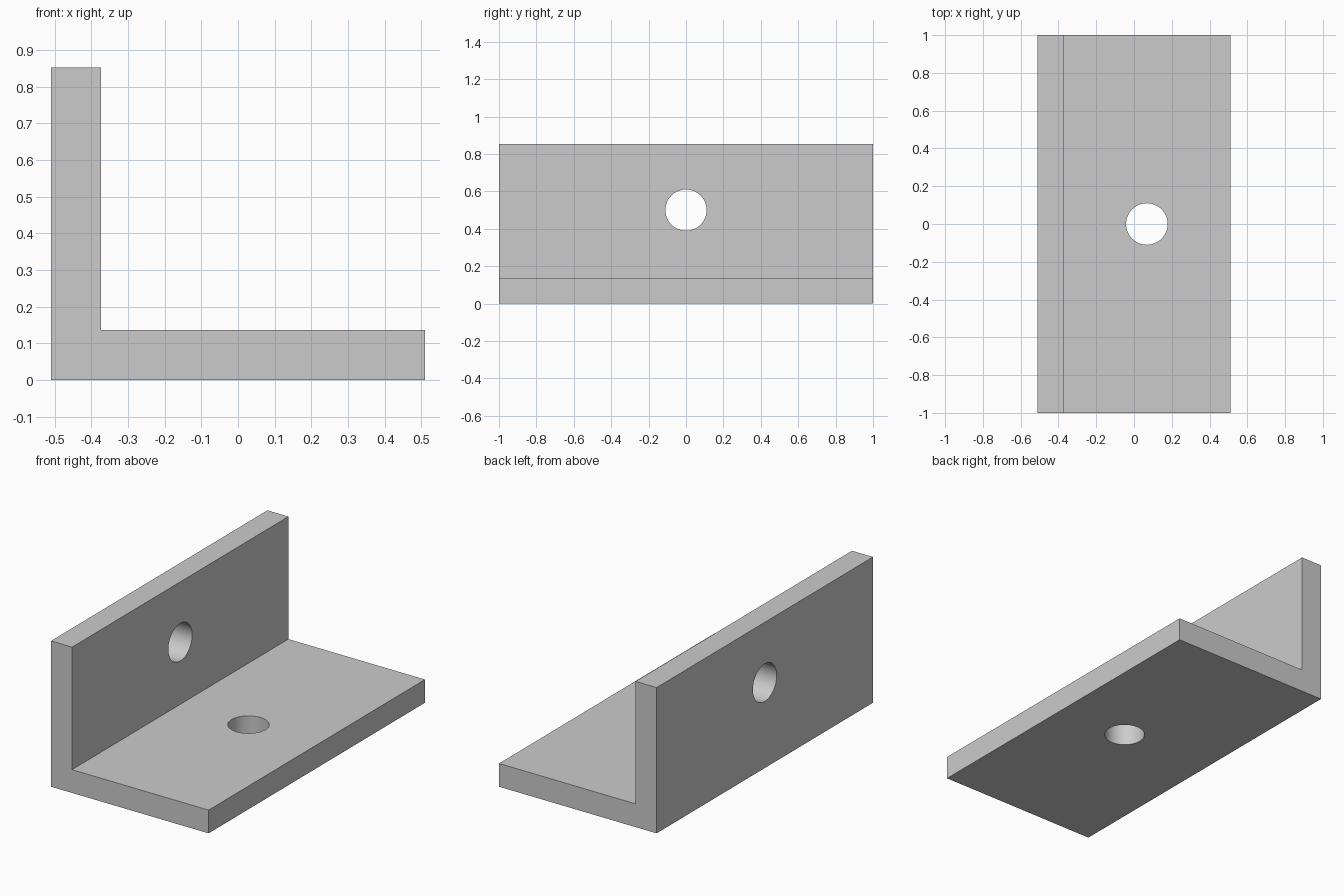
import bpy
import bmesh
from math import radians
from mathutils import Matrix, Vector

cube = bpy.data.objects.get("Cube")
if cube:
    bpy.data.objects.remove(cube, do_unlink=True)

HALF_WIDTH, HALF_LENGTH, HEIGHT, THICK = 0.51, 1.0, 0.853, 0.136
HOLE_RADIUS = 0.11

# Plain grey metal
grey = bpy.data.materials.new("grey_metal")
grey.use_nodes = True
colour = (0.6, 0.6, 0.6, 1)
grey.diffuse_color = colour
grey.node_tree.nodes["Principled BSDF"].inputs["Base Color"].default_value = colour


def add_object(name, bm):
    bmesh.ops.recalc_face_normals(bm, faces=bm.faces)
    mesh = bpy.data.meshes.new(name)
    bm.to_mesh(mesh)
    bm.free()
    mesh.materials.append(grey)
    obj = bpy.data.objects.new(name, mesh)
    bpy.context.collection.objects.link(obj)
    return obj


# L-shaped profile extruded along y
inner = THICK - HALF_WIDTH
profile = [(-HALF_WIDTH, 0), (HALF_WIDTH, 0), (HALF_WIDTH, THICK),
           (inner, THICK), (inner, HEIGHT), (-HALF_WIDTH, HEIGHT)]
bm = bmesh.new()
face = bm.faces.new([bm.verts.new((x, -HALF_LENGTH, z)) for x, z in profile])
result = bmesh.ops.extrude_face_region(bm, geom=[face])
moved = [v for v in result["geom"] if isinstance(v, bmesh.types.BMVert)]
bmesh.ops.translate(bm, verts=moved, vec=(0, 2 * HALF_LENGTH, 0))
bracket = add_object("angle_bracket", bm)


# Round bolt hole cut through each flange
def drill(name, centre, axis):
    bm = bmesh.new()
    turn = Vector((0, 0, 1)).rotation_difference(Vector(axis)).to_matrix().to_4x4()
    bmesh.ops.create_cone(bm, cap_ends=True, segments=64, radius1=HOLE_RADIUS,
                          radius2=HOLE_RADIUS, depth=THICK * 2,
                          matrix=Matrix.Translation(centre) @ turn)
    cutter = add_object(name, bm)
    cutter.hide_render = True
    cut = bracket.modifiers.new(name, 'BOOLEAN')
    cut.operation = 'DIFFERENCE'
    cut.solver = 'EXACT'
    cut.object = cutter
    bpy.ops.object.modifier_apply(modifier=cut.name)
    bpy.data.objects.remove(cutter, do_unlink=True)


bpy.ops.object.select_all(action='DESELECT')
bracket.select_set(True)
bpy.context.view_layer.objects.active = bracket
drill("base_hole", (0.068, 0, THICK / 2), (0, 0, 1))
drill("upright_hole", (THICK / 2 - HALF_WIDTH, 0, 0.5), (1, 0, 0))

# Smooth hole walls, sharp outer edges
bpy.ops.object.shade_smooth_by_angle(angle=radians(30))
